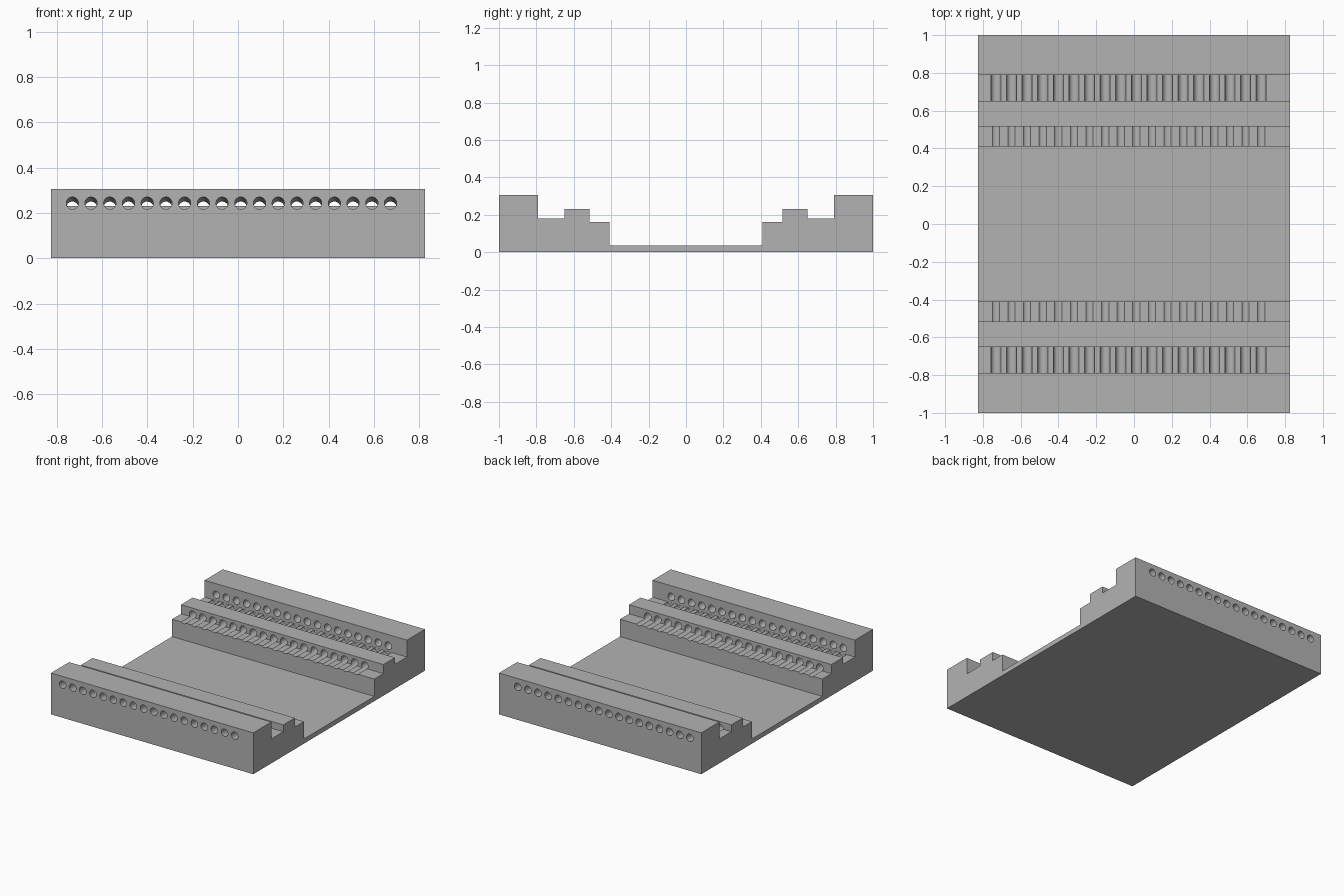
import bpy
import bmesh
import math
from mathutils import Matrix, Vector

old = bpy.data.objects.get("Cube")
if old:
    bpy.data.objects.remove(old, do_unlink=True)

HALF_WIDTH = 0.825
HOLES, FIRST_X, PITCH, RADIUS = 18, -0.731, 0.0826, 0.027

grey = bpy.data.materials.new("plain grey")
grey.use_nodes = True
colour = (0.45, 0.45, 0.45, 1)
grey.diffuse_color = colour
grey.node_tree.nodes["Principled BSDF"].inputs["Base Color"].default_value = colour


def make_object(name, bm):
    bmesh.ops.recalc_face_normals(bm, faces=bm.faces)
    mesh = bpy.data.meshes.new(name)
    bm.to_mesh(mesh)
    bm.free()
    mesh.materials.append(grey)
    obj = bpy.data.objects.new(name, mesh)
    bpy.context.scene.collection.objects.link(obj)
    return obj


def make_rod_row(name, start, end):
    """Rows of rods along y, mirrored to both ends of the block."""
    bm = bmesh.new()
    for side in (1, -1):
        a = Vector((0, side * start[0], start[1]))
        b = Vector((0, side * end[0], end[1]))
        turn = (b - a).to_track_quat("Z", "X").to_matrix().to_4x4()
        for i in range(HOLES):
            mid = (a + b) / 2 + Vector((FIRST_X + i * PITCH, 0, 0))
            bmesh.ops.create_cone(bm, cap_ends=True, segments=32,
                                  radius1=RADIUS, radius2=RADIUS,
                                  depth=(b - a).length,
                                  matrix=Matrix.Translation(mid) @ turn)
    obj = make_object(name, bm)
    obj.hide_render = True
    obj.hide_set(True)
    return obj


# Stepped block: half profile (y, z), mirrored and extruded along x
half = [(0.41, 0.035), (0.41, 0.163), (0.515, 0.163), (0.515, 0.23),
        (0.65, 0.23), (0.65, 0.18), (0.79, 0.18), (0.79, 0.305),
        (1, 0.305), (1, 0)]
profile = half + [(-y, z) for y, z in reversed(half)]
bm = bmesh.new()
face = bm.faces.new([bm.verts.new((-HALF_WIDTH, y, z)) for y, z in profile])
extruded = bmesh.ops.extrude_face_region(bm, geom=[face])["geom"]
bmesh.ops.translate(bm, vec=(2 * HALF_WIDTH, 0, 0),
                    verts=[v for v in extruded if isinstance(v, bmesh.types.BMVert)])
block = make_object("stepped_block", bm)

# Sloping holes through the outer walls, level channels through the ridges
cutters = [make_rod_row("wall_hole_cutter", (1.042, 0.247), (0.748, 0.219)),
           make_rod_row("channel_cutter", (0.789, 0.182), (0.39, 0.182))]
for cutter in cutters:
    mod = block.modifiers.new(cutter.name, "BOOLEAN")
    mod.operation = "DIFFERENCE"
    mod.solver = "EXACT"
    mod.object = cutter

bpy.ops.object.select_all(action="DESELECT")
block.select_set(True)
bpy.context.view_layer.objects.active = block
for cutter in cutters:
    bpy.ops.object.modifier_apply(modifier=cutter.name)
    bpy.data.objects.remove(cutter, do_unlink=True)
bpy.ops.object.shade_smooth_by_angle(angle=math.radians(25))
